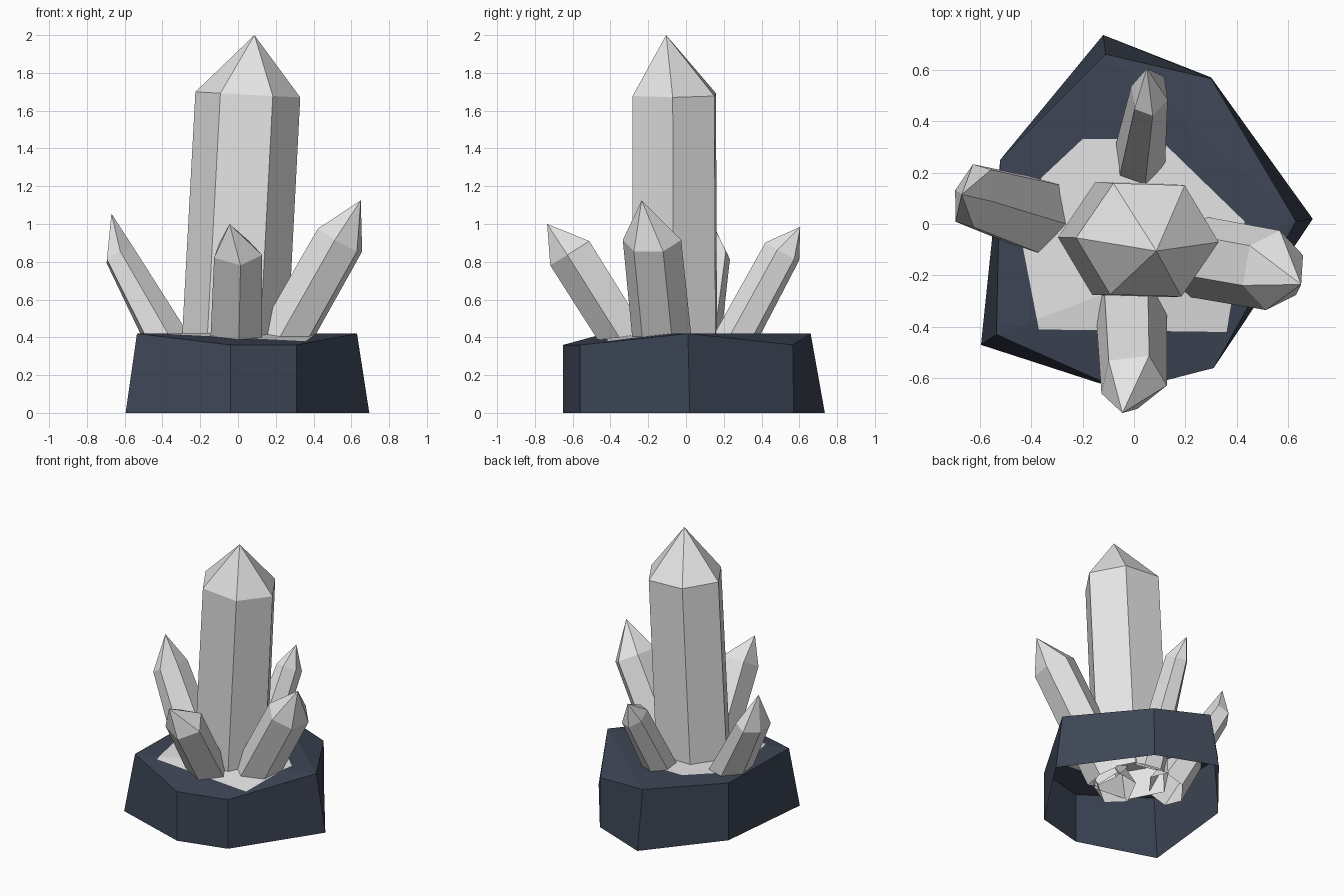
import bpy
import bmesh
from math import cos, sin, pi
from mathutils import Vector

if "Cube" in bpy.data.objects:
    bpy.data.objects.remove(bpy.data.objects["Cube"], do_unlink=True)


def make_material(name, colour):
    mat = bpy.data.materials.new(name)
    mat.use_nodes = True
    mat.diffuse_color = colour
    mat.node_tree.nodes["Principled BSDF"].inputs["Base Color"].default_value = colour
    return mat


pale_grey = make_material("pale crystal grey", (0.78, 0.78, 0.78, 1))
slate = make_material("dark slate blue", (0.047, 0.06, 0.091, 1))


def finish(name, bm, material):
    mesh = bpy.data.meshes.new(name)
    bm.to_mesh(mesh)
    bm.free()
    mesh.materials.append(material)
    obj = bpy.data.objects.new(name, mesh)
    bpy.context.collection.objects.link(obj)
    return obj


def crystal(name, base, shoulder, apex, root_radii, top_radii, phase=0.0, sides=6, root=0.22):
    """Leaning, open-rooted column closed by a pointed tip; radii are (sideways, upward)."""
    base, shoulder = Vector(base), Vector(shoulder)
    axis = (shoulder - base).normalized()
    side = axis.cross(Vector((0, 0, 1))).normalized()
    lift = side.cross(axis)
    foot = base - axis * (root / axis.z)
    bm = bmesh.new()
    rings = []
    for centre, (wide, high) in ((foot, root_radii), (shoulder, top_radii)):
        angles = [phase + i * 2 * pi / sides for i in range(sides)]
        rings.append([bm.verts.new(centre + side * wide * cos(a) + lift * high * sin(a))
                      for a in angles])
    tip = bm.verts.new(apex)
    low, top = rings
    for i in range(sides):
        j = (i + 1) % sides
        bm.faces.new((low[i], low[j], top[j], top[i]))
        bm.faces.new((top[i], top[j], tip))
    bmesh.ops.recalc_face_normals(bm, faces=bm.faces)
    return finish(name, bm, pale_grey)


# Faceted rock base: seven-sided wall, sloping top, open underneath
floor = [(-0.12, 0.735), (0.3, 0.57), (0.695, 0.02), (0.31, -0.56),
         (-0.04, -0.65), (-0.595, -0.47), (-0.52, 0.25)]
rim = [(-0.11, 0.66, 0.42), (0.3, 0.565, 0.36), (0.63, 0.01, 0.42), (0.31, -0.56, 0.36),
       (-0.04, -0.65, 0.36), (-0.535, -0.43, 0.42), (-0.52, 0.25, 0.42)]
facets = [(0, 1, 2), (0, 2, 5, 6), (2, 3, 5), (3, 4, 5)]


def add_top(bm, offset=0.0):
    verts = [bm.verts.new((x, y, z + offset)) for x, y, z in rim]
    for facet in facets:
        bm.faces.new([verts[i] for i in facet])
    return verts


bm = bmesh.new()
top = add_top(bm)
bottom = [bm.verts.new((x, y, 0)) for x, y in floor]
for i in range(len(rim)):
    j = (i + 1) % len(rim)
    bm.faces.new((bottom[i], bottom[j], top[j], top[i]))
bmesh.ops.recalc_face_normals(bm, faces=bm.faces)
finish("rock_base", bm, slate)

# Pale bed around the crystals: the rock top trimmed to a smaller outline
outline = [(-0.2, 0.33), (0.1, 0.33), (0.43, 0.01), (0.36, -0.42),
           (-0.37, -0.41), (-0.44, -0.05), (-0.36, 0.18)]
for name, offset in (("crystal_bed", 0.003), ("crystal_bed_underside", -0.003)):
    bm = bmesh.new()
    add_top(bm, offset)
    for i, start in enumerate(outline):
        p, q = Vector(start), Vector(outline[(i + 1) % len(outline)])
        d = q - p
        bmesh.ops.bisect_plane(
            bm, geom=bm.verts[:] + bm.edges[:] + bm.faces[:],
            plane_co=(p.x, p.y, 0), plane_no=(-d.y, d.x, 0), clear_outer=True)
    for face in bm.faces:
        face.normal_update()
        if face.normal.z * offset < 0:
            face.normal_flip()
    finish(name, bm, pale_grey)

# Tall centre crystal and four leaning ones
crystal("centre_crystal", (-0.015, -0.06, 0.42), (0.052, -0.062, 1.685),
        (0.087, -0.105, 2), (0.255, 0.28), (0.25, 0.278), pi / 2)
crystal("left_crystal", (0.26, -0.13, 0.42), (0.54, -0.18, 0.915),
        (0.65, -0.235, 1.125), (0.16, 0.145), (0.157, 0.14))
crystal("right_crystal", (-0.395, 0.04, 0.42), (-0.625, 0.11, 0.835),
        (-0.67, 0.115, 1.055), (0.17, 0.13), (0.135, 0.085), pi / 6)
crystal("front_crystal", (-0.015, -0.34, 0.42), (-0.005, -0.61, 0.85),
        (-0.045, -0.735, 1), (0.15, 0.125), (0.135, 0.13), -0.42, sides=5)
crystal("back_crystal", (0.025, 0.275, 0.42), (0.06, 0.51, 0.855),
        (0.05, 0.605, 0.985), (0.115, 0.115), (0.075, 0.105), 0.17)
